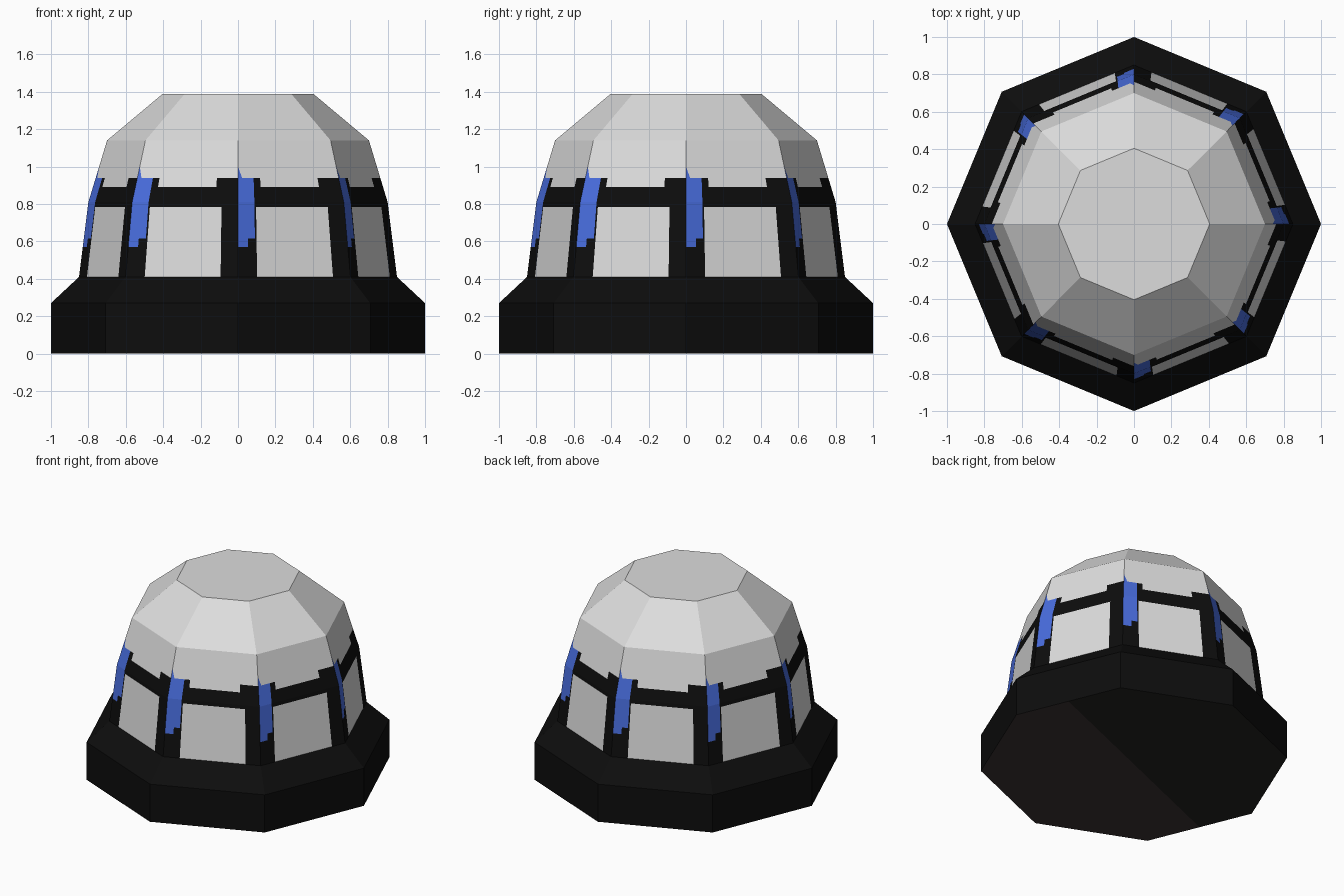
import bpy, bmesh, math
from mathutils import Vector

if "Cube" in bpy.data.objects:
    bpy.data.objects.remove(bpy.data.objects["Cube"])

SIDES = 8


def material(name, rgb):
    m = bpy.data.materials.new(name)
    m.diffuse_color = (*rgb, 1)
    m.use_nodes = True
    m.node_tree.nodes["Principled BSDF"].inputs["Base Color"].default_value = m.diffuse_color
    return m


LIGHT = material("light_grey", (0.72, 0.72, 0.72))
DARK = material("near_black", (0.004, 0.004, 0.004))
BLUE = material("blue", (0.065, 0.15, 0.72))
BROWN = material("dark_brown", (0.042, 0.032, 0.032))
CHARCOAL = material("charcoal", (0.017, 0.016, 0.014))


def corner(i, r, z):
    a = 2 * math.pi * i / SIDES
    return Vector((r * math.cos(a), r * math.sin(a), z))


def on_side(i, u, r, z):
    # point at fraction u along side i of an octagon
    return corner(i, r, z).lerp(corner(i + 1, r, z), u)


def add_face(bm, pts, mat):
    f = bm.faces.new([bm.verts.new(p) for p in pts])
    f.material_index = mat


def finish(bm, name, mats):
    bmesh.ops.remove_doubles(bm, verts=bm.verts, dist=1e-5)
    me = bpy.data.meshes.new(name)
    bm.to_mesh(me)
    bm.free()
    for m in mats:
        me.materials.append(m)
    ob = bpy.data.objects.new(name, me)
    bpy.context.collection.objects.link(ob)
    return ob


# Base: upright skirt, sloped shoulder and two-tone underside
bm = bmesh.new()
for (r0, z0), (r1, z1) in [((1, 0), (1, 0.27)), ((1, 0.27), (0.85, 0.41))]:
    for i in range(SIDES):
        add_face(bm, [corner(i, r0, z0), corner(i + 1, r0, z0),
                      corner(i + 1, r1, z1), corner(i, r1, z1)], 0)
for start, mat in ((0, 1), (4, 2)):
    half = [on_side(start, 0.5, 1, 0)]
    half += [corner(start + k, 1, 0) for k in range(1, 5)]
    half.append(on_side(start + 4, 0.5, 1, 0))
    add_face(bm, half[::-1], mat)
finish(bm, "base", [DARK, CHARCOAL, BROWN])

# Dome: walls cut into a grid so windows, frames and strips are whole cells
US = [0, 0.04, 0.09, 0.155, 0.17, 0.22, 0.79, 0.845, 1]
ZS = [0.41, 0.57, 0.615, 0.785, 0.81, 0.89, 0.94, 1.0, 1.14]


def wall_radius(z):
    if z <= 0.81:
        return 0.85 - 0.05 * (z - 0.41) / 0.40
    return 0.80 - 0.10 * (z - 0.81) / 0.33


def wall_colour(u, z):
    # 0 light, 1 dark, 2 blue
    if z > 0.94:
        return 0
    if (u < 0.09 and z > 0.57) or (u < 0.155 and z > 0.615):
        return 2
    if 0.17 < u < 0.845 and z < 0.785:
        return 0
    if 0.22 < u < 0.79 and z > 0.89:
        return 0
    return 1


bm = bmesh.new()
for i in range(SIDES):
    for u0, u1 in zip(US, US[1:]):
        for z0, z1 in zip(ZS, ZS[1:]):
            a, b, c, d = [on_side(i, u, wall_radius(z), z) for u, z in
                          ((u0, z0), (u1, z0), (u1, z1), (u0, z1))]
            if u0 == 0 and z0 == 0.94:
                # pointed tip of the blue strip
                add_face(bm, [a, b, d], 2)
                add_face(bm, [b, c, d], 0)
            else:
                add_face(bm, [a, b, c, d],
                         wall_colour((u0 + u1) / 2, (z0 + z1) / 2))
    # sloped roof panels
    add_face(bm, [corner(i, 0.70, 1.14), corner(i + 1, 0.70, 1.14),
                  corner(i + 1, 0.405, 1.387), corner(i, 0.405, 1.387)], 0)
# flat roof
add_face(bm, [corner(i, 0.405, 1.387) for i in range(SIDES)], 0)
finish(bm, "dome", [LIGHT, DARK, BLUE])
